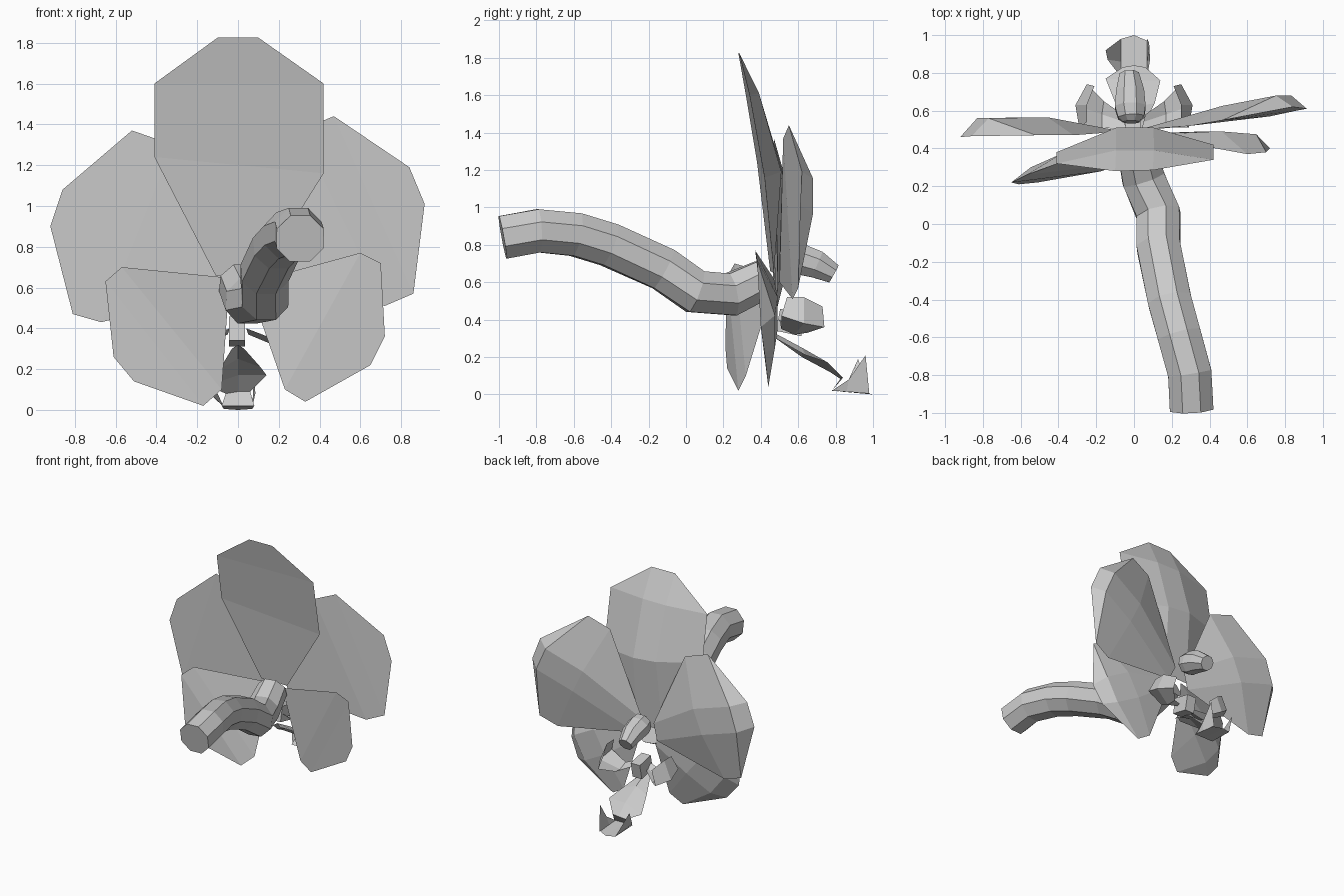
import bpy, bmesh, math
from mathutils import Vector

if "Cube" in bpy.data.objects:
    bpy.data.objects.remove(bpy.data.objects["Cube"])


def make_object(name, verts, faces, face_dir=None):
    mesh = bpy.data.meshes.new(name)
    obj = bpy.data.objects.new(name, mesh)
    bpy.context.collection.objects.link(obj)
    bm = bmesh.new()
    vs = [bm.verts.new(v) for v in verts]
    for f in faces:
        bm.faces.new([vs[i] for i in f])
    bmesh.ops.recalc_face_normals(bm, faces=bm.faces)
    if face_dir:
        total = sum((f.normal * f.calc_area() for f in bm.faces), Vector())
        if total.dot(Vector(face_dir)) < 0:
            bmesh.ops.reverse_faces(bm, faces=bm.faces)
    bm.to_mesh(mesh)
    bm.free()
    return obj


def tube(name, path, radii, sides=8):
    pts = [Vector(p) for p in path]
    verts, faces = [], []
    for i, p in enumerate(pts):
        t = (pts[min(i + 1, len(pts) - 1)] - pts[max(i - 1, 0)]).normalized()
        side = t.cross(Vector((0, 0, 1))).normalized()
        up = side.cross(t)
        for k in range(sides):
            a = 2 * math.pi * (k + 0.5) / sides
            verts.append(p + radii[i] * (math.cos(a) * side + math.sin(a) * up))
    for i in range(len(pts) - 1):
        for k in range(sides):
            n = (k + 1) % sides
            faces.append([i * sides + k, i * sides + n, (i + 1) * sides + n, (i + 1) * sides + k])
    last = (len(pts) - 1) * sides
    faces += [list(range(sides)), list(range(last, last + sides))]
    return make_object(name, verts, faces)


def petal(name, tip, outer, middle, base, ridge_y, reach):
    """Closed petal: a flat side and a side with a raised centre strip.
    reach moves the strip's outer points from the outer row towards the tip."""
    verts = [Vector(p) for p in tip]
    tip_mid = (verts[0] + verts[1]) / 2
    for (a, b), y, shift in zip((outer, middle), ridge_y, (reach, 0)):
        a, b = Vector(a), Vector(b)
        half = 0.1 / (b - a).length
        move = (tip_mid - (a + b) / 2) * shift
        c, d = a.lerp(b, 0.5 - half) + move, a.lerp(b, 0.5 + half) + move
        c.y = d.y = y
        verts += [a, c, d, b]
    verts += [Vector(p) for p in base]
    faces = [(0, 1, 4, 3), (0, 3, 2), (1, 5, 4),
             (2, 3, 7, 6), (3, 4, 8, 7), (4, 5, 9, 8),
             (6, 7, 10), (7, 8, 11, 10), (8, 9, 11),
             (0, 2, 5, 1), (2, 6, 9, 5), (6, 10, 11, 9)]
    return make_object(name, verts, faces)


def sheet(name, rows, face_dir):
    n = len(rows[0])
    faces = [(r * n + c, r * n + c + 1, (r + 1) * n + c + 1, (r + 1) * n + c)
             for r in range(len(rows) - 1) for c in range(n - 1)]
    return make_object(name, [p for row in rows for p in row], faces, face_dir)


# Curved flower stalk
tube("stem",
     [(.305, -.98, .84), (.295, -.79, .875), (.24, -.59, .855), (.19, -.41, .80),
      (.13, -.12, .67), (.13, .05, .55), (.05, .24, .535), (.01, .42, .62)],
     [.125, .125, .125, .125, .125, .125, .123, .11])

# Five broad petals
petal("top_petal",
      [(-.1, .28, 1.825), (.1, .285, 1.825)],
      [(-.41, .32, 1.6), (.42, .34, 1.6)],
      [(-.41, .38, 1.24), (.42, .42, 1.16)],
      [(-.11, .45, .66), (.1, .47, .65)], (.39, .51), .05)
petal("right_petal",
      [(.84, .62, 1.19), (.915, .61, 1.01)],
      [(.47, .55, 1.44), (.86, .60, .57)],
      [(.3, .52, 1.37), (.72, .57, .51)],
      [(.03, .50, .72), (.09, .50, .60)], (.68, .625), .6)
petal("left_petal",
      [(-.86, .465, 1.08), (-.92, .46, .9)],
      [(-.52, .47, 1.37), (-.81, .47, .47)],
      [(-.32, .47, 1.30), (-.67, .48, .43)],
      [(-.06, .49, .71), (-.09, .49, .58)], (.56, .565), .6)
petal("lower_right_petal",
      [(.72, .40, .36), (.65, .42, .22)],
      [(.70, .38, .72), (.33, .44, .04)],
      [(.60, .37, .77), (.23, .45, .10)],
      [(.05, .47, .62), (.07, .48, .56)], (.475, .49), .5)
petal("lower_left_petal",
      [(-.61, .21, .26), (-.51, .22, .14)],
      [(-.65, .22, .63), (-.17, .28, .02)],
      [(-.57, .26, .70), (-.08, .32, .10)],
      [(-.07, .44, .65), (-.05, .45, .52)], (.30, .37), .5)

# Blunt drooping column above the lip
tube("column",
     [(-.015, .54, .74), (-.015, .565, .735), (-.02, .62, .72), (-.02, .70, .695), (-.025, .79, .645)],
     [.045, .075, .088, .08, .056])

# Upcurved side lobes of the lip
for name, s in (("right_lip_lobe", 1), ("left_lip_lobe", -1)):
    sheet(name, [
        [(s * .04, .50, .40), (s * .05, .54, .37), (s * .06, .58, .37)],
        [(s * .17, .51, .35), (s * .17, .58, .32), (s * .16, .65, .33)],
        [(s * .29, .51, .42), (s * .31, .63, .38), (s * .25, .74, .36)],
        [(s * .25, .54, .52), (s * .25, .63, .52), (s * .21, .73, .47)]], (0, 0, -1))

# Callus block at the throat
bpy.ops.mesh.primitive_cube_add(size=1, location=(-.005, .56, .385))
callus = bpy.context.object
callus.name = "lip_callus"
callus.scale = (.08, .14, .12)
callus.rotation_euler = (math.radians(-12), 0, 0)

# Tongue of the lip, widening then narrowing to a flat end
sheet("lip_tongue", [
    [(-.03, .48, .30), (0, .49, .32), (.03, .48, .30)],
    [(-.09, .62, .20), (0, .62, .25), (.11, .64, .21)],
    [(-.15, .77, .12), (0, .76, .17), (.14, .76, .17)],
    [(-.06, .83, .08), (0, .84, .09), (.06, .83, .09)],
    [(-.08, .78, .02), (0, .78, .02), (.08, .78, .02)],
    [(-.07, .98, .005), (0, 1.0, 0), (.07, .97, .005)]], (0, 0, 1))

# Upturned pointed flaps at the lip end
for name, s, w, peak in (("right_lip_flap", 1, .085, (.08, .96, .21)),
                         ("left_lip_flap", -1, .14, (-.15, .92, .19))):
    make_object(name,
                [(s * .07, .78, .02), (s * .07, .86, .015), (s * .07, .98, .005), peak,
                 (s * w, .87, .08)],
                [(0, 1, 4), (1, 2, 3, 4)], (s, 0, 0))
